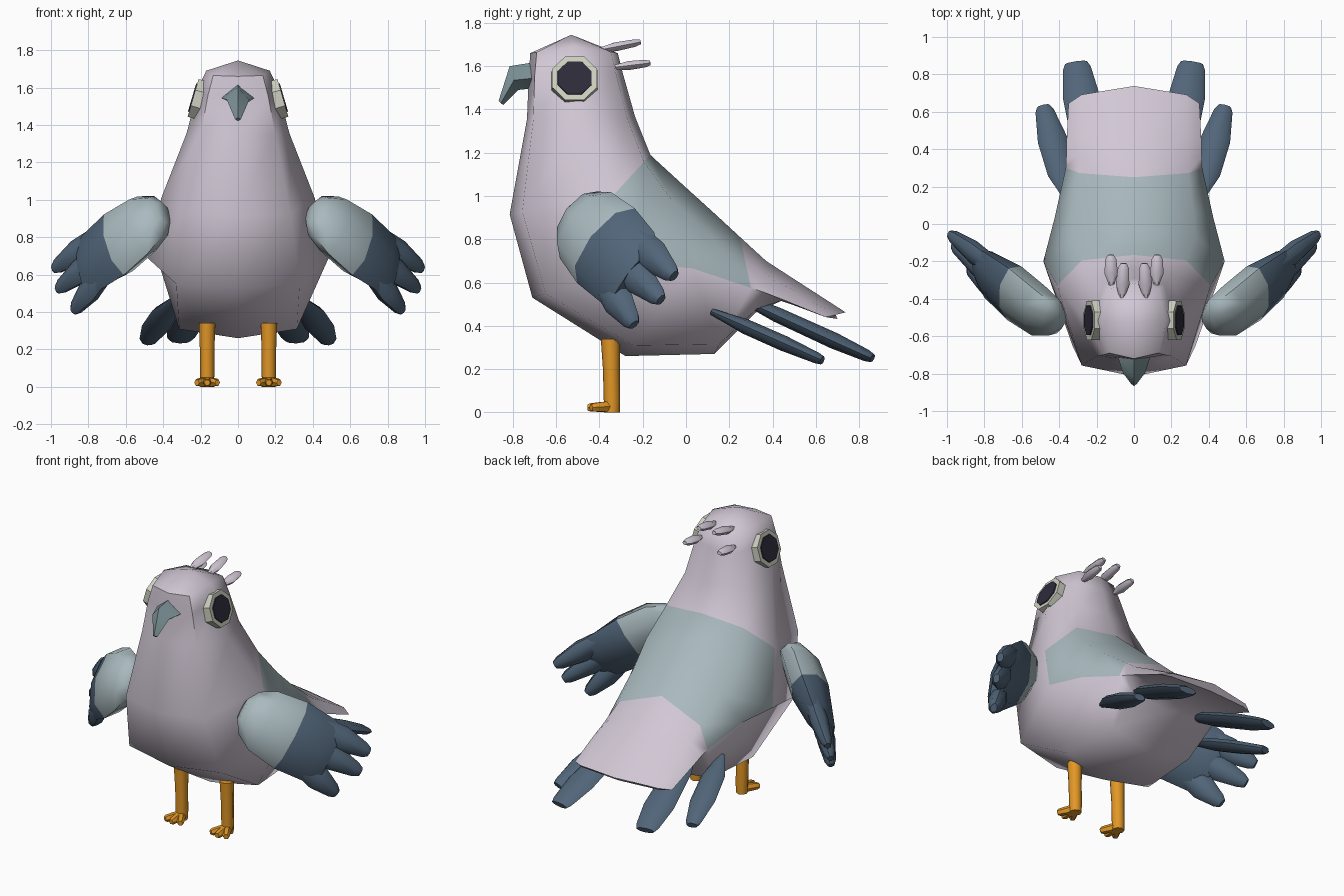
import bpy, bmesh, math
from mathutils import Vector as V

if "Cube" in bpy.data.objects:
    bpy.data.objects.remove(bpy.data.objects["Cube"])


def material(name, rgb):
    m = bpy.data.materials.new(name)
    m.diffuse_color = (*rgb, 1)
    m.use_nodes = True
    m.node_tree.nodes["Principled BSDF"].inputs["Base Color"].default_value = m.diffuse_color
    return m


LILAC = material("pale lilac", (0.64, 0.575, 0.665))
TEAL = material("grey teal", (0.40, 0.49, 0.52))
SLATE = material("dark slate", (0.082, 0.13, 0.19))
ORANGE = material("leg orange", (0.76, 0.31, 0.02))
HORN = material("beak grey", (0.20, 0.285, 0.305))
CREAM = material("eye cream", (0.62, 0.63, 0.53))
INK = material("pupil ink", (0.028, 0.024, 0.045))


def loft(name, rings, mats, rule=None, mirror=False, angle=50):
    """Skin a list of equal-length rings and cap both ends."""
    bm = bmesh.new()
    rows = [[bm.verts.new(p) for p in r] for r in rings]
    n = len(rows[0])
    for i in range(len(rows) - 1):
        for j in range(n):
            k = (j + 1) % n
            f = bm.faces.new((rows[i][j], rows[i][k], rows[i + 1][k], rows[i + 1][j]))
            f.material_index = rule(i, j) if rule else 0
    for row, i in ((rows[0][::-1], 0), (rows[-1], len(rows) - 2)):
        f = bm.faces.new(row)
        f.material_index = rule(i, n // 2) if rule else 0
    bmesh.ops.remove_doubles(bm, verts=bm.verts, dist=1e-5)
    bmesh.ops.recalc_face_normals(bm, faces=bm.faces)
    me = bpy.data.meshes.new(name)
    bm.to_mesh(me)
    bm.free()
    for m in mats:
        me.materials.append(m)
    for p in me.polygons:
        p.use_smooth = True
    me.set_sharp_from_angle(angle=math.radians(angle))
    ob = bpy.data.objects.new(name, me)
    bpy.context.collection.objects.link(ob)
    if mirror:
        ob.modifiers.new("mirror", 'MIRROR').use_mirror_merge = False
    return ob


def section(c, u, v, a, b, n=8):
    """Ellipse of n points round c, half sizes a along u and b along v."""
    return [V(c) + u * (a * math.cos(t)) + v * (b * math.sin(t))
            for t in (2 * math.pi * i / n for i in range(n))]


def spike(name, start, end, across, stations, mat, n=8):
    """Feather-like shape: stations are (fraction, half width, half thickness)."""
    s, e = V(start), V(end)
    d = (e - s).normalized()
    u = V(across)
    u = (u - d * u.dot(d)).normalized()
    w = d.cross(u)
    return loft(name, [section(s.lerp(e, t), u, w, a, b, n) for t, a, b in stations],
                [mat], mirror=True)


# Body: each ring is front (y,z), side (y,z), back (y,z), half width,
# corner width, front corner and back corner fractions
def body_ring(F, M, B, w, k, cf, cb):
    F, M, B = (V((0, *p)) for p in (F, M, B))
    x = V((w, 0, 0))
    fc, bc = M.lerp(F, cf), M.lerp(B, cb)
    return [B, bc + x * k, M + x, fc + x * k, F, fc - x * k, M - x, bc - x * k]


body = [
    ((-.53, 1.745), (-.53, 1.745), (-.53, 1.745), 0, 0, 0, 0),
    ((-.72, 1.66), (-.52, 1.69), (-.315, 1.66), .17, .78, .85, .85),
    ((-.727, 1.55), (-.515, 1.60), (-.29, 1.56), .212, .76, .87, .85),
    ((-.735, 1.355), (-.49, 1.355), (-.235, 1.365), .275, .72, .88, .85),
    ((-.815, .915), (-.33, 1.01), (-.165, 1.19), .41, .68, .88, .82),
    ((-.71, .53), (-.20, .69), (-.03, 1.066), .485, .68, .88, .78),
    ((-.28, .26), (.03, .665), (.12, .93), .425, .74, .88, .68),
    ((.13, .27), (.30, .575), (.25, .81), .365, .80, .85, .55),
    ((.32, .46), (.36, .555), (.37, .70), .362, .80, .8, .55),
    ((.44, .515), (.45, .52), (.47, .635), .360, .80, .8, .55),
    ((.70, .432), (.645, .44), (.738, .462), .350, .80, .6, .5),
]
loft("body", [body_ring(*r) for r in body], [LILAC, TEAL],
     lambda i, j: int(4 <= i <= 6 and j in (0, 1, 6, 7)), angle=60)

# Beak: hooked diamond section
loft("beak", [[V((0, *t)), V((w, *m)), V((0, *b)), V((-w, *m))] for t, m, b, w in (
    ((-.69, 1.62), (-.70, 1.545), (-.69, 1.50), .09),
    ((-.815, 1.60), (-.795, 1.535), (-.775, 1.49), .06),
    ((-.866, 1.44), (-.855, 1.43), (-.845, 1.42), .015))], [HORN])

# Eyes: octagonal rim with a thin pupil plate
out, fwd = V((.96, 0, .28)).normalized(), V((0, 1, 0))
up = out.cross(fwd)
turn = math.radians(22.5)
eu = fwd * math.cos(turn) + up * math.sin(turn)
ev = up * math.cos(turn) - fwd * math.sin(turn)
eye = V((.24, -.515, 1.545))
loft("eye_rim", [section(eye + out * o, eu, ev, r, r) for o, r in ((-.07, .115), (.0, .113))],
     [CREAM], mirror=True, angle=30)
loft("pupil", [section(eye + out * o, eu, ev, r, r) for o, r in ((-.002, .086), (.006, .084))],
     [INK], mirror=True, angle=30)

# Crest tufts on the back of the head
tuft = ((0, .012, .012), (.4, .036, .024), (.85, .03, .02), (1, .016, .012))
spike("upper_tuft", (.065, -.40, 1.675), (.055, -.21, 1.712), (1, 0, 0), tuft, LILAC, 6)
spike("lower_tuft", (.12, -.33, 1.595), (.125, -.165, 1.615), (1, 0, 0), tuft, LILAC, 6)

# Wings: light shoulder, dark outer half, three separate feather tips
span = V((.70, .50, -.50)).normalized()
chord = V((.16, .62, .76))
chord = (chord - span * chord.dot(span)).normalized()
thick = span.cross(chord)
wing = [((.395, -.515, .93), .07, .05), ((.43, -.50, .91), .14, .085),
        ((.51, -.465, .865), .195, .11), ((.64, -.37, .77), .22, .115),
        ((.78, -.27, .67), .205, .08), ((.83, -.235, .635), .17, .045)]
loft("wing", [section(c, chord, thick, a, b) for c, a, b in wing], [TEAL, SLATE],
     lambda i, j: int(i >= 3), mirror=True, angle=60)
for label, off, tip in (("top", .12, (.985, -.055, .63)), ("middle", 0, (.965, -.115, .52)),
                        ("bottom", -.12, (.88, -.24, .405))):
    root = V((.74, -.30, .70)) + chord * off
    spike("wing_feather_" + label, root, tip, chord,
          ((0, .07, .05), (.45, .078, .055), (.9, .045, .035), (1, .028, .02)), SLATE)

# Tail feathers fanned below the tail
spike("inner_tail_feather", (.22, .27, .52), (.31, .862, .25), (1, -.1, 0),
      ((0, .03, .02), (.25, .085, .035), (.7, .098, .038), (.95, .075, .028), (1, .06, .02)), SLATE)
spike("outer_tail_feather", (.345, .12, .465), (.485, .63, .24), (1, -.2, .1),
      ((0, .02, .015), (.3, .075, .035), (.65, .08, .036), (.95, .05, .026), (1, .035, .02)), SLATE)

# Legs and three-toed feet
X, Y = V((1, 0, 0)), V((0, 1, 0))
loft("leg", [section((.165, y, z), X, Y, r, r) for y, z, r in (
    (-.342, 0, .036), (-.342, .05, .038), (-.345, .20, .039), (-.35, .34, .044))],
    [ORANGE], mirror=True)
for label, dx in (("inner", -.055), ("middle", 0), ("outer", .055)):
    a, b = V((.165, -.34, .028)), V((.165 + dx, -.455 + abs(dx) * .3, .022))
    spike("toe_" + label, a, b, (1, 0, 0),
          ((0, .026, .028), (.5, .024, .026), (.9, .022, .022), (1, .016, .016)), ORANGE, 6)
